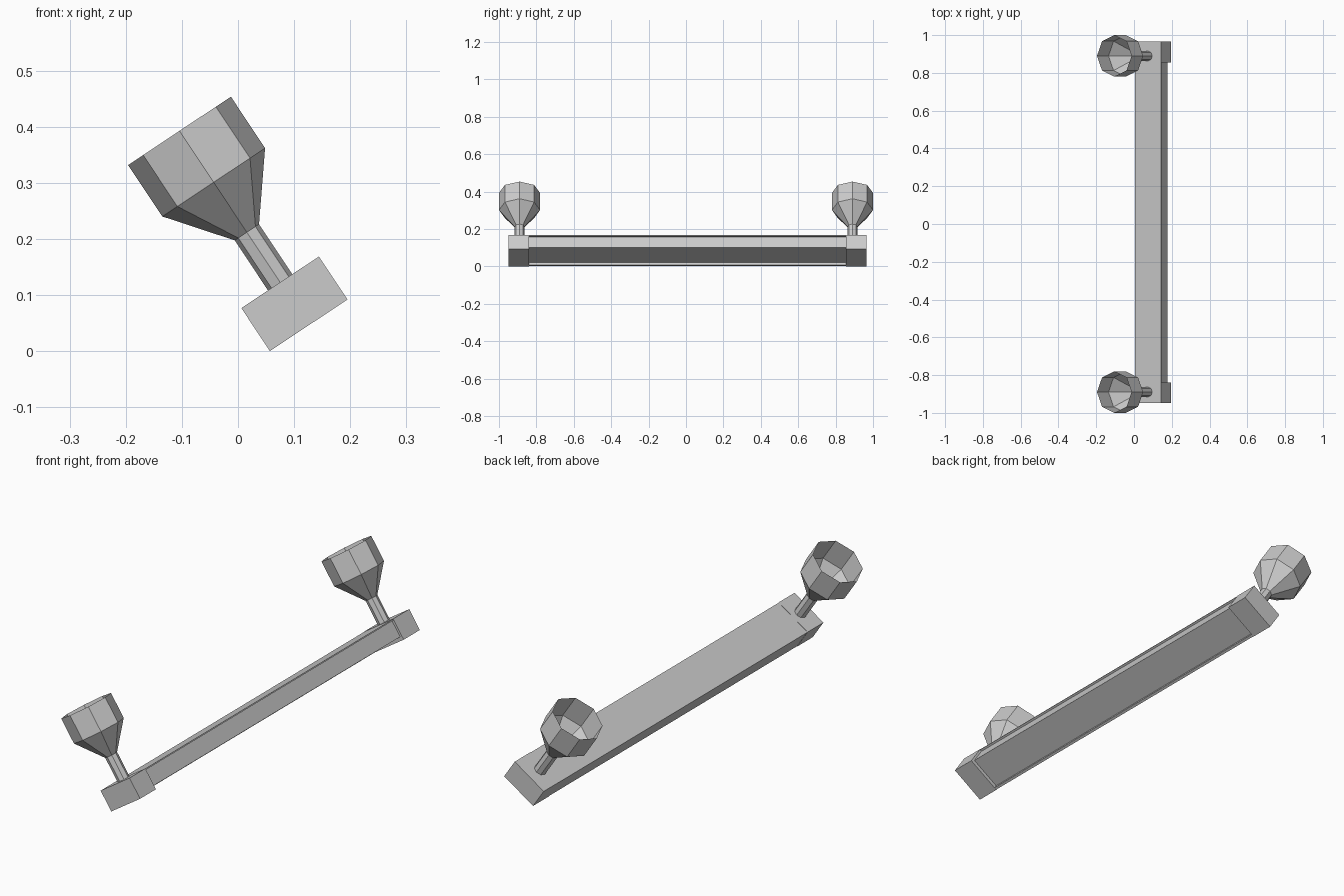
import bpy
import bmesh
from math import radians, sin, cos, pi
from mathutils import Matrix

if "Cube" in bpy.data.objects:
    bpy.data.objects.remove(bpy.data.objects["Cube"])

grey = bpy.data.materials.new("plain_grey")
grey.use_nodes = True
colour = (0.6, 0.6, 0.6, 1)
grey.diffuse_color = colour
grey.node_tree.nodes["Principled BSDF"].inputs["Base Color"].default_value = colour

# The whole fixture is tilted about its long axis
TILT = Matrix.Translation((0.1005, 0, 0.0843)) @ Matrix.Rotation(radians(-33.6), 4, "Y")
HALF_W, HALF_H = 0.083, 0.046


def finish(name, bm):
    mesh = bpy.data.meshes.new(name)
    bm.to_mesh(mesh)
    bm.free()
    mesh.materials.append(grey)
    obj = bpy.data.objects.new(name, mesh)
    obj.matrix_world = TILT
    bpy.context.collection.objects.link(obj)
    return obj


def box(name, low, high):
    bm = bmesh.new()
    bmesh.ops.create_cube(bm, size=1)
    for v in bm.verts:
        v.co = [a + (b - a) * (c + 0.5) for a, b, c in zip(low, high, v.co)]
    return finish(name, bm)


def goblet(name, y, profile, sides=8):
    """Open cup on a stem, turned from (radius, height) points."""
    bm = bmesh.new()
    rings = [[bm.verts.new((r * cos(2 * pi * i / sides),
                            y + r * sin(2 * pi * i / sides), HALF_H + h))
              for i in range(sides)] for r, h in profile]
    for a, b in zip(rings, rings[1:]):
        for i in range(sides):
            j = (i + 1) % sides
            bm.faces.new((a[i], a[j], b[j], b[i]))
    return finish(name, bm)


# End blocks
FRONT, BACK = -0.84, 0.855
box("front_end_block", (-HALF_W, -0.948, -HALF_H), (HALF_W, FRONT, HALF_H))
box("back_end_block", (-HALF_W, BACK, -HALF_H), (HALF_W, 0.965, HALF_H))

# Rail: recessed core with a thin top plate and side plate
box("rail_core", (-HALF_W + 0.012, FRONT, -HALF_H + 0.016),
    (HALF_W - 0.01, BACK, HALF_H - 0.006))
box("rail_top_plate", (-HALF_W, FRONT, HALF_H - 0.006), (HALF_W - 0.001, BACK, HALF_H - 0.001))
box("rail_side_plate", (-HALF_W + 0.001, FRONT, -HALF_H + 0.001),
    (-HALF_W + 0.012, BACK, HALF_H - 0.006))

# Stems flaring into open faceted cups
cup = [(0.026, -0.002), (0.026, 0.107), (0.11, 0.214), (0.11, 0.324)]
for side, y in (("front", -0.89), ("back", 0.89)):
    goblet(side + "_lamp_cup", y, cup)
